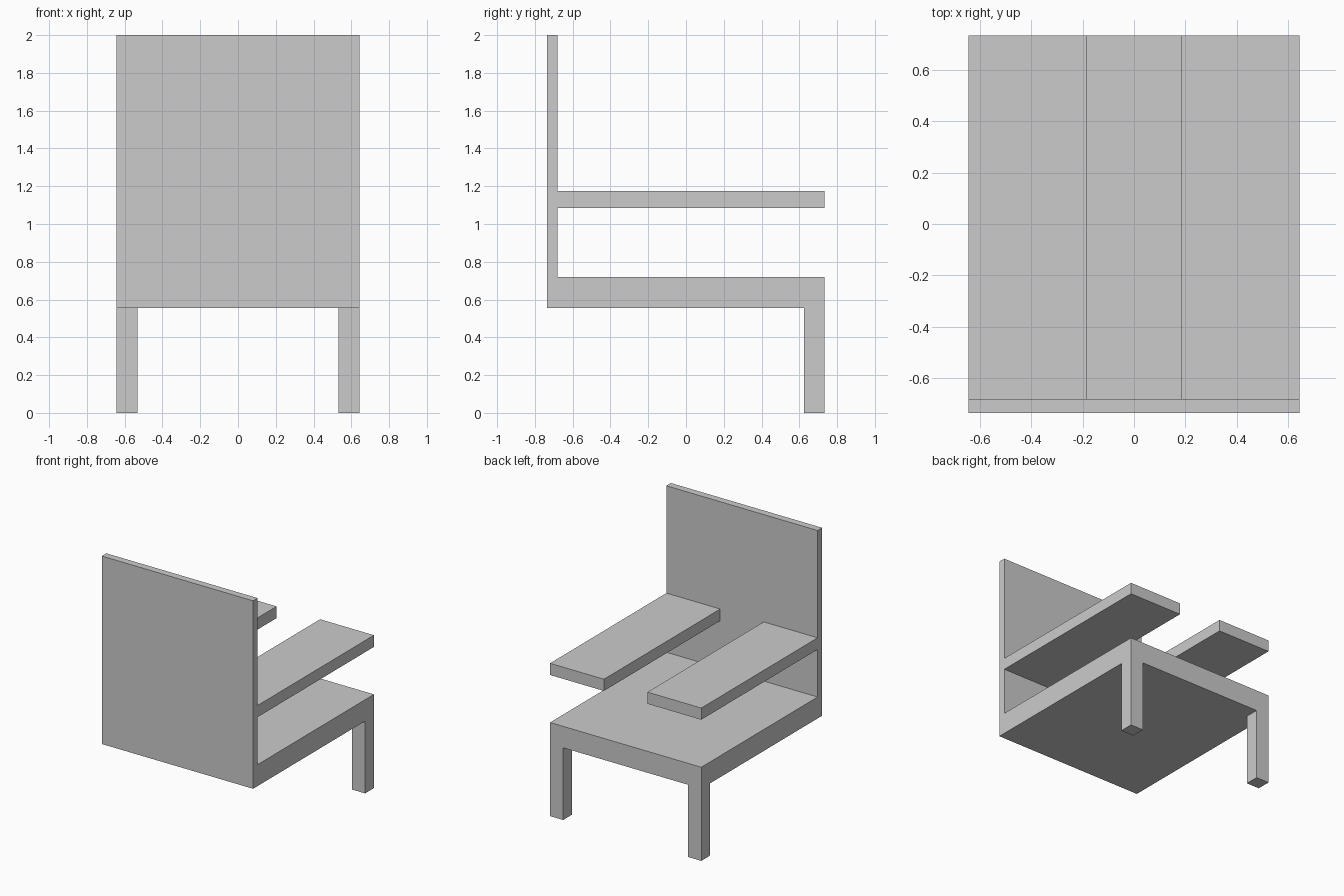
import bpy

if "Cube" in bpy.data.objects:
    bpy.data.objects.remove(bpy.data.objects["Cube"])

HALF_W = 0.643            # half width of the chair
BACK, FRONT = -0.735, 0.733
PANEL = -0.68             # inner face of the backrest
SEAT_LOW, SEAT_TOP = 0.555, 0.72


def box(name, x, y, z):
    """Add a box spanning the given (min, max) ranges."""
    spans = (x, y, z)
    bpy.ops.mesh.primitive_cube_add(size=1, location=[(a + b) / 2 for a, b in spans])
    ob = bpy.context.object
    ob.name = ob.data.name = name
    ob.scale = [b - a for a, b in spans]
    bpy.ops.object.transform_apply(location=True, rotation=False, scale=True)
    return ob


def mirror_x(ob):
    """Repeat a part on the other side of the chair."""
    mod = ob.modifiers.new("mirror", 'MIRROR')
    mod.use_axis[0] = True
    mod.use_clip = False


# Transforms are applied in full, so every origin sits on the mirror plane
# Backrest panel, running down to the underside of the seat
box("backrest", (-HALF_W, HALF_W), (BACK, PANEL), (SEAT_LOW, 2.0))

# Seat slab
box("seat", (-HALF_W, HALF_W), (PANEL, FRONT), (SEAT_LOW, SEAT_TOP))

# Wide flat armrests, cantilevered from the backrest
mirror_x(box("armrests", (0.185, HALF_W), (PANEL, FRONT), (1.085, 1.175)))

# Pair of square legs at the open end of the seat
mirror_x(box("legs", (0.532, HALF_W), (0.625, FRONT), (0.0, SEAT_LOW)))
